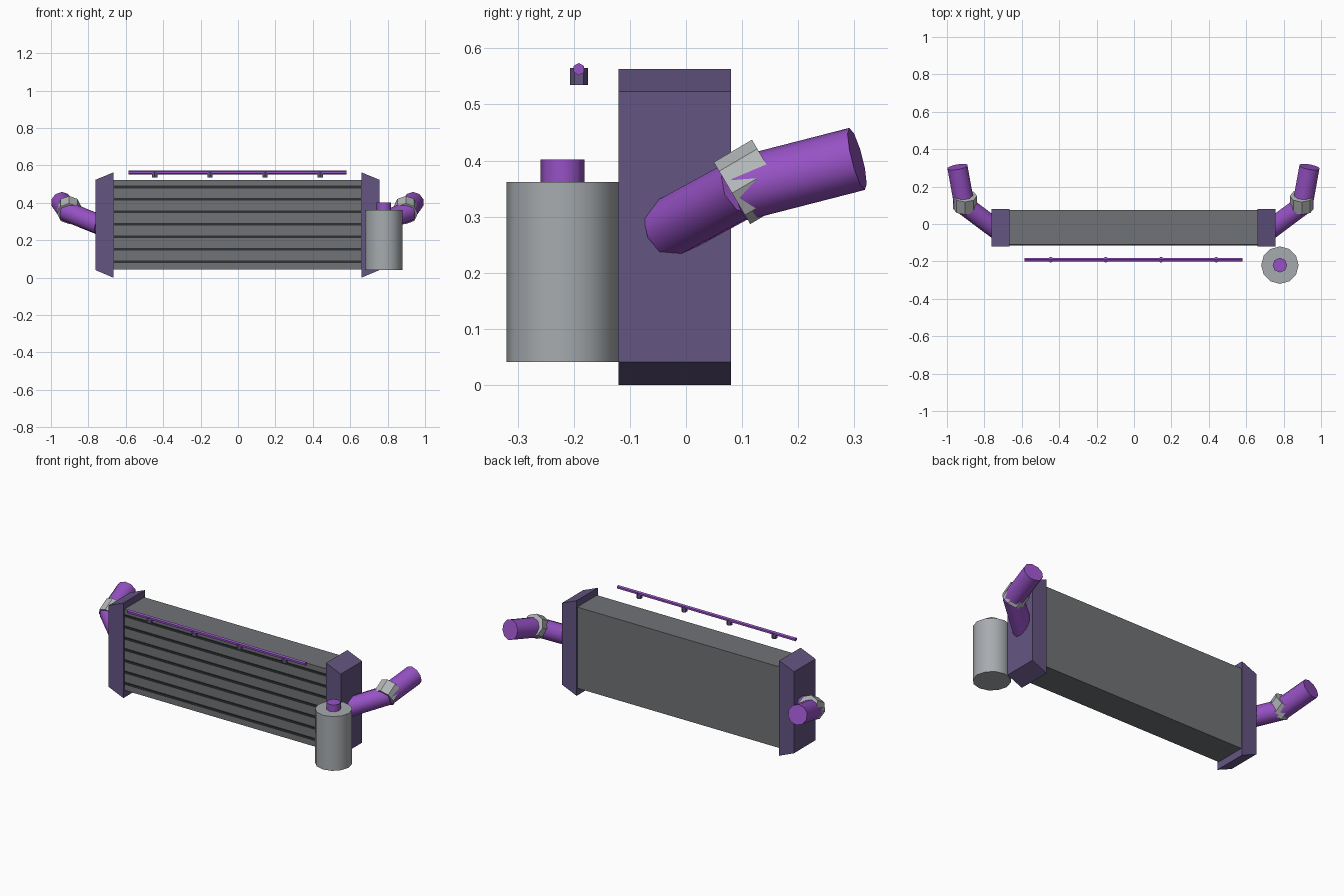
import bpy
import bmesh
from math import pi, radians
from mathutils import Vector

if "Cube" in bpy.data.objects:
    bpy.data.objects.remove(bpy.data.objects["Cube"], do_unlink=True)

MID = -0.003  # mirror plane of the radiator


def material(name, rgb):
    m = bpy.data.materials.new(name)
    m.use_nodes = True
    m.diffuse_color = (*rgb, 1)
    m.node_tree.nodes["Principled BSDF"].inputs["Base Color"].default_value = (*rgb, 1)
    return m


core_grey = material("core_grey", (0.16, 0.17, 0.18))
slat_dark = material("slat_dark", (0.027, 0.029, 0.032))
tank_purple = material("tank_purple", (0.127, 0.091, 0.223))
hose_purple = material("hose_purple", (0.31, 0.085, 0.56))
can_grey = material("can_grey", (0.39, 0.41, 0.43))
clamp_grey = material("clamp_grey", (0.45, 0.47, 0.48))


def box(name, low, high, mat):
    low, high = Vector(low), Vector(high)
    bpy.ops.mesh.primitive_cube_add(size=1, location=(low + high) / 2)
    ob = bpy.context.object
    ob.name = name
    ob.scale = high - low
    ob.data.materials.append(mat)
    return ob


def rod(name, start, end, radius, sides, mat, smooth=True):
    start, end = Vector(start), Vector(end)
    axis = end - start
    bpy.ops.mesh.primitive_cylinder_add(
        vertices=sides, radius=radius, depth=axis.length, location=(start + end) / 2)
    ob = bpy.context.object
    ob.name = name
    ob.rotation_euler = axis.to_track_quat("Z", "Y").to_euler()
    ob.data.materials.append(mat)
    if smooth:
        bpy.ops.object.shade_smooth_by_angle(angle=radians(50))
    return ob


def end_tank(name, side):
    # Trapezoid profile extruded from front to back
    profile = [(0.663, 0.0), (0.76, 0.041), (0.76, 0.523), (0.663, 0.563)]
    bm = bmesh.new()
    face = bm.faces.new([bm.verts.new((MID + side * x, -0.12, z)) for x, z in profile])
    new = bmesh.ops.extrude_face_region(bm, geom=[face])["geom"]
    bmesh.ops.translate(bm, vec=(0, 0.2, 0),
                        verts=[v for v in new if isinstance(v, bmesh.types.BMVert)])
    bmesh.ops.recalc_face_normals(bm, faces=bm.faces)
    mesh = bpy.data.meshes.new(name)
    bm.to_mesh(mesh)
    bm.free()
    mesh.materials.append(tank_purple)
    bpy.context.collection.objects.link(bpy.data.objects.new(name, mesh))


# Core with dark slats on the front
box("radiator_core", (MID - 0.664, -0.11, 0.043), (MID + 0.664, 0.074, 0.523), core_grey)
for i in range(7):
    z = 0.285 + (i - 3) * 0.0667
    box(f"front_slat_{i + 1}", (MID - 0.662, -0.114, z - 0.007),
        (MID + 0.662, -0.106, z + 0.007), slat_dark)

# End tanks, bent hoses and clamps on both sides
for label, side in (("left", 1), ("right", -1)):
    def at(x, y, z):
        return (MID + side * x, y, z)

    end_tank(f"{label}_end_tank", side)
    rod(f"{label}_inner_hose", at(0.73, -0.03, 0.28), at(0.915, 0.108, 0.355),
        0.055, 10, hose_purple)
    rod(f"{label}_outer_hose", at(0.903, 0.095, 0.349), at(0.941, 0.305, 0.403),
        0.057, 10, hose_purple)
    rod(f"{label}_hose_clamp", at(0.9, 0.082, 0.342), at(0.9, 0.15, 0.382),
        0.064, 8, clamp_grey, smooth=False)

# Thin rail with its small mounts
rod("front_rail", (MID - 0.582, -0.191, 0.563), (MID + 0.582, -0.191, 0.563),
    0.011, 6, hose_purple, smooth=False)
for i in range(4):
    x = MID + (i - 1.5) * 0.295
    rod(f"rail_mount_{i + 1}", (x, -0.191, 0.535), (x, -0.191, 0.565),
        0.016, 6, tank_purple, smooth=False)

# Canister with cap
rod("canister", (0.78, -0.22, 0.041), (0.78, -0.22, 0.362), 0.1, 12, can_grey)
rod("canister_cap", (0.78, -0.22, 0.36), (0.78, -0.22, 0.402), 0.039, 8, hose_purple)
